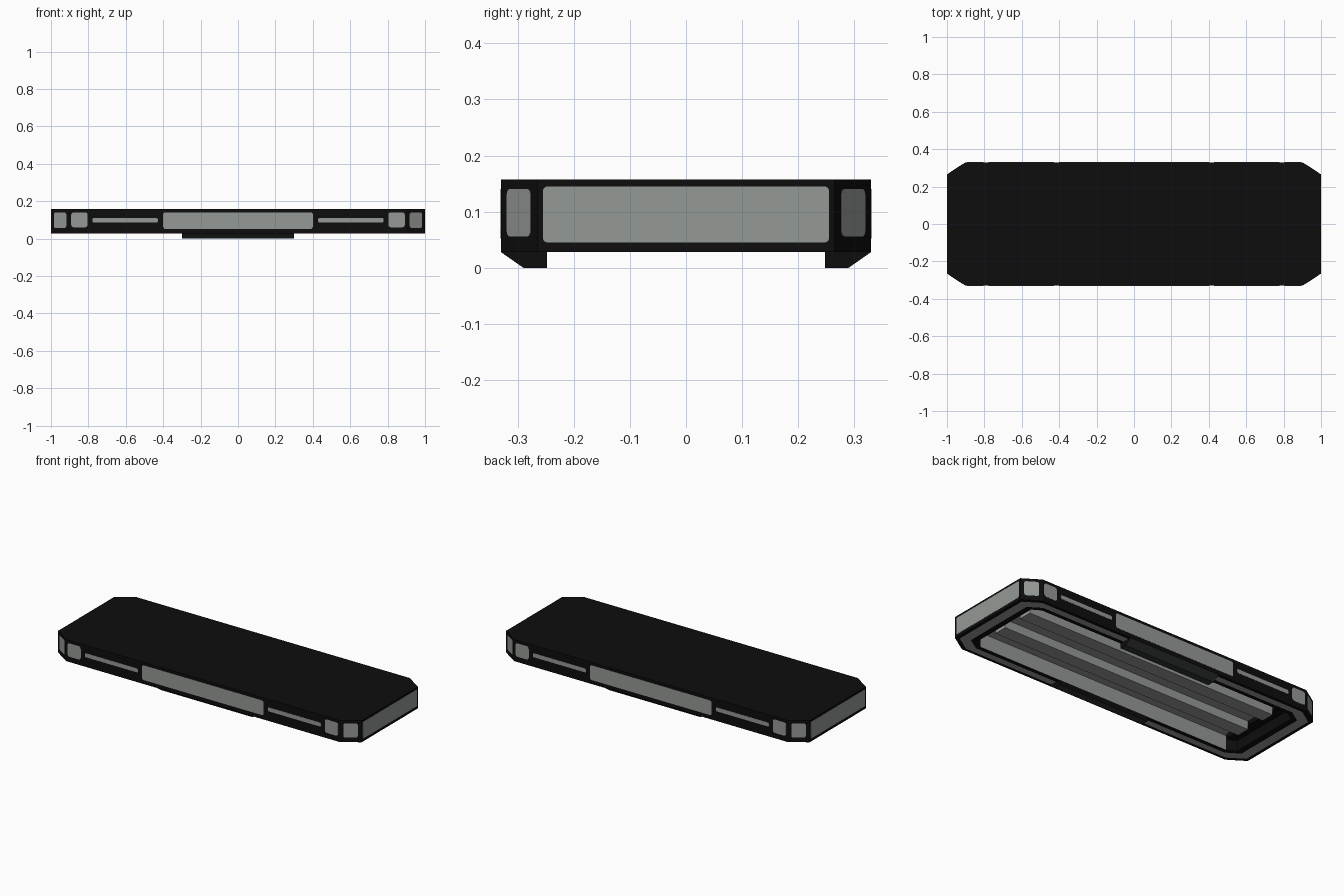
import bpy, bmesh, math
from mathutils import Vector

if "Cube" in bpy.data.objects:
    bpy.data.objects.remove(bpy.data.objects["Cube"])


def material(name, rgb):
    m = bpy.data.materials.new(name)
    m.diffuse_color = (*rgb, 1)
    m.use_nodes = True
    m.node_tree.nodes["Principled BSDF"].inputs["Base Color"].default_value = m.diffuse_color
    return m


BLACK = material("black", (0.004, 0.004, 0.004))
GREY = material("light grey", (0.30, 0.32, 0.305))
DARK = material("dark grey", (0.03, 0.034, 0.034))


def finish(bm, name, mats):
    bmesh.ops.recalc_face_normals(bm, faces=bm.faces)
    me = bpy.data.meshes.new(name)
    bm.to_mesh(me)
    bm.free()
    for m in mats:
        me.materials.append(m)
    ob = bpy.data.objects.new(name, me)
    bpy.context.collection.objects.link(ob)
    return ob


def octagon(bm, hx, hy, cx, cy, z):
    pts = [(hx, hy - cy), (hx - cx, hy), (cx - hx, hy), (-hx, hy - cy),
           (-hx, cy - hy), (cx - hx, -hy), (hx - cx, -hy), (hx, cy - hy)]
    return [bm.verts.new((x, y, z)) for x, y in pts]


# Hollow tray body: closed top, rim underneath, recess with grey long walls
TOP, RIM, CEIL = 0.157, 0.028, 0.115
bm = bmesh.new()
loops = [octagon(bm, *a) for a in (
    (1.0, 0.33, 0.10, 0.065, TOP), (1.0, 0.33, 0.10, 0.065, RIM),
    (0.98, 0.312, 0.092, 0.06, RIM), (0.925, 0.275, 0.075, 0.048, RIM),
    (0.89, 0.25, 0.05, 0.03, RIM), (0.89, 0.25, 0.05, 0.03, CEIL))]
bm.faces.new(loops[0])
bm.faces.new(loops[-1]).material_index = 1
for k in range(5):
    a, b = loops[k], loops[k + 1]
    for i in range(8):
        j = (i + 1) % 8
        f = bm.faces.new((a[i], a[j], b[j], b[i]))
        long_side = i in (1, 5)
        f.material_index = 1 if k == 2 or (k == 4 and long_side) else 0
finish(bm, "tray_body", (BLACK, GREY))


def box(name, lo, hi, mats):
    bm = bmesh.new()
    bmesh.ops.create_cube(bm, size=1)
    lo, hi = Vector(lo), Vector(hi)
    for v in bm.verts:
        v.co = Vector([lo[i] + (v.co[i] + 0.5) * (hi[i] - lo[i]) for i in range(3)])
    return finish(bm, name, mats)


# Long ribs and dark end blocks inside the recess
for s in (-1, 1):
    ys = sorted((s * 0.06, s * 0.14))
    box("inner_rib", (-0.83, ys[0], 0.065), (0.83, ys[1], CEIL + 0.002), [GREY])
    xs = sorted((s * 0.83, s * 0.89))
    box("recess_end_block", (xs[0], -0.235, 0.09), (xs[1], 0.235, CEIL + 0.002), [BLACK])

# Two feet with an outer slope
for s in (-1, 1):
    bm = bmesh.new()
    prof = [(0.33, RIM), (0.29, 0), (0.248, 0), (0.248, RIM + 0.001)]
    ends = [[bm.verts.new((x, s * y, z)) for y, z in prof] for x in (-0.3, 0.3)]
    bm.faces.new(ends[0])
    bm.faces.new(ends[1])
    for i in range(4):
        j = (i + 1) % 4
        f = bm.faces.new((ends[0][i], ends[0][j], ends[1][j], ends[1][i]))
        f.material_index = 1 if i < 2 else 0
    finish(bm, "foot", (BLACK, DARK))


def plate(name, centre, normal, w, h, r):
    """Thin rounded plate lying on a vertical side."""
    n = Vector(normal).normalized()
    t = Vector((0, 0, 1)).cross(n)
    bm = bmesh.new()
    verts = []
    for q, (sx, sz) in enumerate(((1, 1), (-1, 1), (-1, -1), (1, -1))):
        for k in range(4):
            a = math.radians(90 * q + 30 * k)
            u = sx * (w / 2 - r) + r * math.cos(a)
            v = sz * (h / 2 - r) + r * math.sin(a)
            verts.append(bm.verts.new(Vector(centre) + t * u + Vector((0, 0, v)) - n * 0.001))
    f = bm.faces.new(verts)
    ext = bmesh.ops.extrude_face_region(bm, geom=[f])
    for v in ext["geom"]:
        if isinstance(v, bmesh.types.BMVert):
            v.co += n * 0.002
    finish(bm, name, [GREY])


# Grey panels painted around the sides
for s in (-1, 1):
    plate("long_side_panel", (0, s * 0.33, 0.096), (0, s, 0), 0.80, 0.088, 0.01)
    plate("end_panel", (s, 0, 0.095), (s, 0, 0), 0.51, 0.1, 0.008)
    for d in (-1, 1):
        plate("side_strip", (d * 0.603, s * 0.33, 0.098), (0, s, 0), 0.35, 0.024, 0.008)
        plate("side_square", (d * 0.848, s * 0.33, 0.1), (0, s, 0), 0.088, 0.08, 0.014)
        plate("corner_square", (d * 0.95, s * 0.2975, 0.098), (d * 0.065, s * 0.1, 0),
              0.078, 0.085, 0.01)
